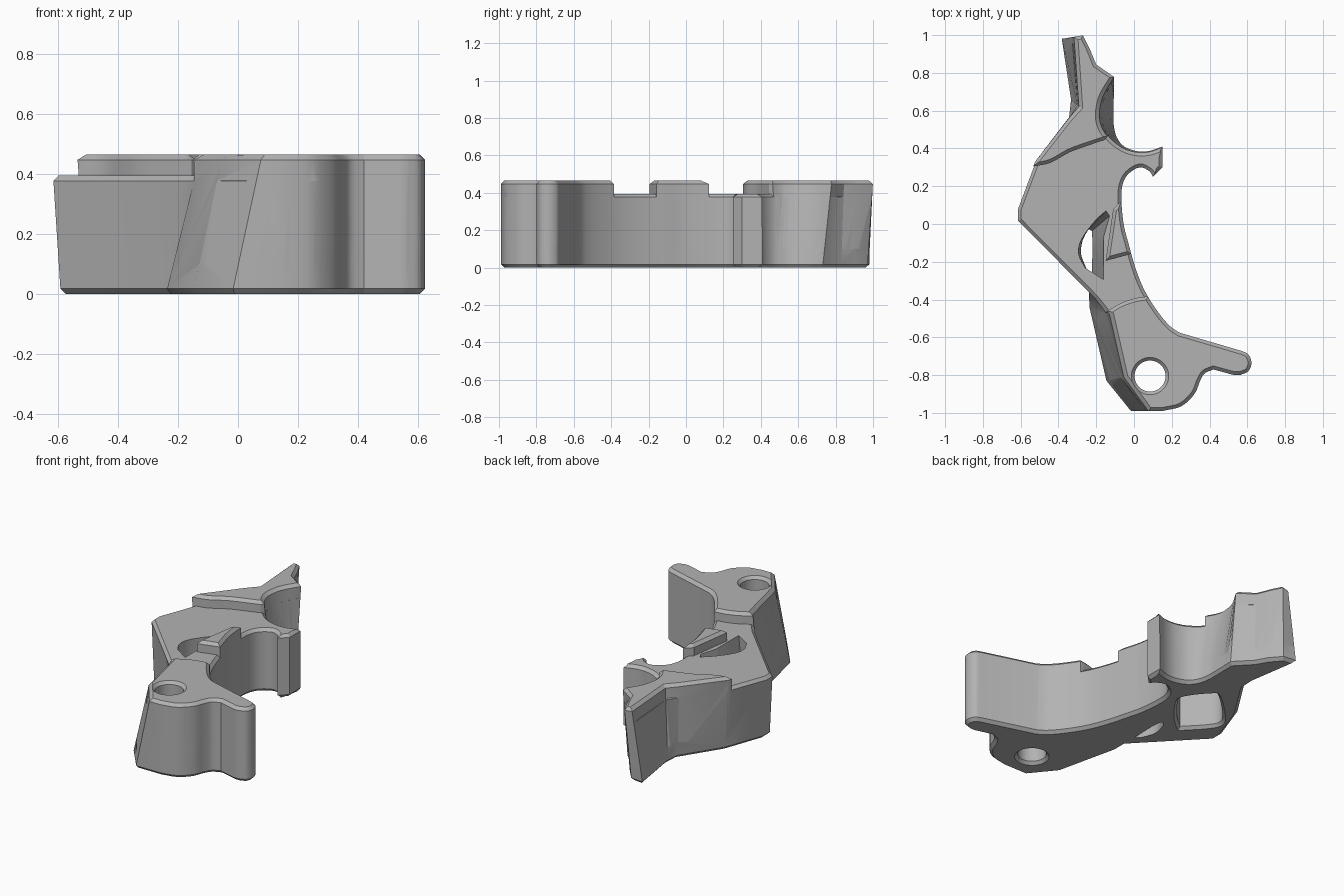
import bpy
import bmesh
import math
from mathutils import Vector

default_cube = bpy.data.objects.get("Cube")
if default_cube:
    bpy.data.objects.remove(default_cube, do_unlink=True)

HIGH, PLATE, CHAMFER = 0.465, 0.395, 0.018

grey = bpy.data.materials.new("plain grey")
grey.use_nodes = True
grey.diffuse_color = (0.45, 0.45, 0.45, 1)
grey.node_tree.nodes["Principled BSDF"].inputs["Base Color"].default_value = grey.diffuse_color


def spline(points, steps=4):
    """Smooth curve through the points, end points kept."""
    pts = [Vector(p) for p in points]
    pts = [pts[0] * 2 - pts[1]] + pts + [pts[-1] * 2 - pts[-2]]
    out = []
    for a, b, c, d in zip(pts, pts[1:], pts[2:], pts[3:]):
        for i in range(steps):
            t = i / steps
            out.append(0.5 * (2 * b + (c - a) * t + (2 * a - 5 * b + 4 * c - d) * t ** 2
                              + (3 * b - a - 3 * c + d) * t ** 3))
    return out + [pts[-2]]


def straight(points):
    return [Vector(p) for p in points]


def inset(loop, amount):
    """Move a counterclockwise loop inwards with mitred corners."""
    out = []
    for i, p in enumerate(loop):
        a = (p - loop[i - 1]).normalized()
        b = (loop[(i + 1) % len(loop)] - p).normalized()
        na, nb = Vector((-a.y, a.x)), Vector((-b.y, b.x))
        out.append(p + (na + nb) * amount / max(1 + na.dot(nb), 0.35))
    return out


def loft(name, rings):
    """Solid through (z, loop) rings of equal length."""
    bm = bmesh.new()
    rows = [[bm.verts.new((p.x, p.y, z)) for p in loop] for z, loop in rings]
    n = len(rows[0])
    for low, up in zip(rows, rows[1:]):
        for i in range(n):
            j = (i + 1) % n
            bm.faces.new((low[i], low[j], up[j], up[i]))
    bm.faces.new(rows[0][::-1])
    bm.faces.new(rows[-1])
    bmesh.ops.recalc_face_normals(bm, faces=bm.faces)
    mesh = bpy.data.meshes.new(name)
    bm.to_mesh(mesh)
    bm.free()
    mesh.materials.append(grey)
    obj = bpy.data.objects.new(name, mesh)
    bpy.context.collection.objects.link(obj)
    return obj


def combine(target, tool, operation):
    """Apply a boolean and discard the tool."""
    mod = target.modifiers.new("join", 'BOOLEAN')
    mod.operation, mod.object, mod.solver = operation, tool, 'EXACT'
    bpy.context.view_layer.objects.active = target
    bpy.ops.object.modifier_apply(modifier=mod.name)
    bpy.data.objects.remove(tool, do_unlink=True)


# Outline runs, counterclockwise: upper edge, and lower edge where it differs
front_round = spline([(.15, -.99), (.25, -.965), (.32, -.9), (.35, -.83), (.375, -.79), (.42, -.77)])
finger = straight([(.53, -.8)]) + spline([(.56, -.8), (.605, -.78), (.622, -.735), (.605, -.69), (.57, -.672)])
inner_curve = spline([(.24, -.575), (.19, -.54), (.13, -.47), (.06, -.36), (.01, -.24), (-.03, -.1),
                      (-.055, 0), (-.067, .13), (-.06, .21), (-.03, .265), (.03, .3), (.08, .28), (.1, .25)])
hook_tip = straight([(.15, .3)])
groove_top = spline([(.15, .405), (.085, .382), (.02, .378), (-.06, .4), (-.14, .46), (-.18, .53),
                     (-.185, .6), (-.165, .68), (-.105, .78)])
groove_low = spline([(.15, .41), (.085, .388), (.02, .385), (-.05, .41), (-.09, .46), (-.105, .53),
                     (-.105, .6), (-.105, .66), (-.105, .73)])
back_top = straight([(-.2, .845), (-.235, .93), (-.27, 1), (-.315, .99), (-.29, .62), (-.345, .56),
                     (-.525, .33), (-.62, .08), (-.62, .02), (-.2, -.4), (-.125, -.48), (-.05, -.81), (.08, -.99)])
back_low = straight([(-.2, .83), (-.24, .9), (-.3, .97), (-.385, .98), (-.335, .66), (-.34, .57),
                     (-.5, .32), (-.59, .07), (-.59, .01), (-.24, -.36), (-.24, -.44), (-.15, -.83), (-.02, -.99)])
shared = front_round + finger + inner_curve + hook_tip
top_outline = shared + groove_top + back_top
low_outline = shared + groove_low + back_low


def body(name, height):
    def at(z):
        return [a.lerp(b, z / HIGH) for a, b in zip(low_outline, top_outline)]
    return loft(name, [(0, inset(at(0), CHAMFER)), (CHAMFER, at(CHAMFER)),
                       (height - CHAMFER, at(height - CHAMFER)), (height, inset(at(height), CHAMFER))])


# Regions that rise above the plate
pads = {
    "front_arm": straight([(-.5, -1.2), (.9, -1.2), (.9, -.385), (.09, -.385)])
    + spline([(.06, -.385), (0, -.395), (-.07, -.42), (-.14, -.46)]) + straight([(-.5, -.7)]),
    "back_wing": straight([(-.7, .24)]) + spline([(-.53, .305), (-.44, .325), (-.34, .38), (-.23, .42), (-.155, .445)])
    + straight([(-.12, .49), (.1, .55), (.1, 1.2), (-.7, 1.2)]),
    "side_block": straight([(-.4, -.34), (-.33, -.265)])
    + spline([(-.26, -.23), (-.3, -.16), (-.285, -.08), (-.235, -.01), (-.185, .045), (-.195, .08), (-.245, .085)])
    + straight([(-.48, -.085), (-.55, -.2)]),
    "wedge": straight([(-.15, -.195), (-.02, -.16), (.1, -.12), (.1, .13), (-.06, .13), (-.11, .08)]),
}

bracket = body("bracket", PLATE)
for name, loop in pads.items():
    raised = body(name, HIGH)
    column = loft(name + "_column", [(0.1, loop), (HIGH - CHAMFER, loop), (HIGH + .002, inset(loop, CHAMFER + .002))])
    combine(raised, column, 'INTERSECT')
    combine(bracket, raised, 'UNION')

# Pivot hole, flared at both ends
turns = [2 * math.pi * i / 40 for i in range(40)]


def ring(radius):
    return [Vector((.085 + radius * math.cos(a), -.805 + radius * math.sin(a))) for a in turns]


hole = loft("pivot_hole", [(-.01, ring(.108)), (CHAMFER, ring(.082)),
                           (HIGH - CHAMFER, ring(.082)), (HIGH + .01, ring(.108))])
combine(bracket, hole, 'DIFFERENCE')

# Leaning slot through the plate
slot_top = spline([(-.26, -.23), (-.295, -.16), (-.28, -.08), (-.2, .025), (-.13, .09)]) \
    + straight([(-.11, .06), (-.15, -.08), (-.15, -.3)])
slot_low = spline([(-.25, -.24), (-.28, -.16), (-.275, -.1), (-.26, -.05), (-.24, -.03)]) \
    + straight([(-.225, -.04), (-.22, -.1), (-.225, -.26)])
slot = loft("slot", [(-.01, slot_low), (HIGH + .01, slot_top)])
combine(bracket, slot, 'DIFFERENCE')

# Hollow in the underside
hollow_loop = spline([(-.36, -.02), (-.27, .06), (-.16, .2), (-.15, .27), (-.24, .39),
                      (-.29, .4), (-.45, .25), (-.5, .17), (-.47, .1), (-.36, -.02)])[:-1]
hollow = loft("hollow", [(-.01, inset(hollow_loop, -.025)), (CHAMFER, hollow_loop), (.33, hollow_loop)])
combine(bracket, hollow, 'DIFFERENCE')

bpy.ops.object.select_all(action='DESELECT')
bracket.select_set(True)
bpy.context.view_layer.objects.active = bracket
bpy.ops.object.shade_smooth_by_angle(angle=math.radians(25))
